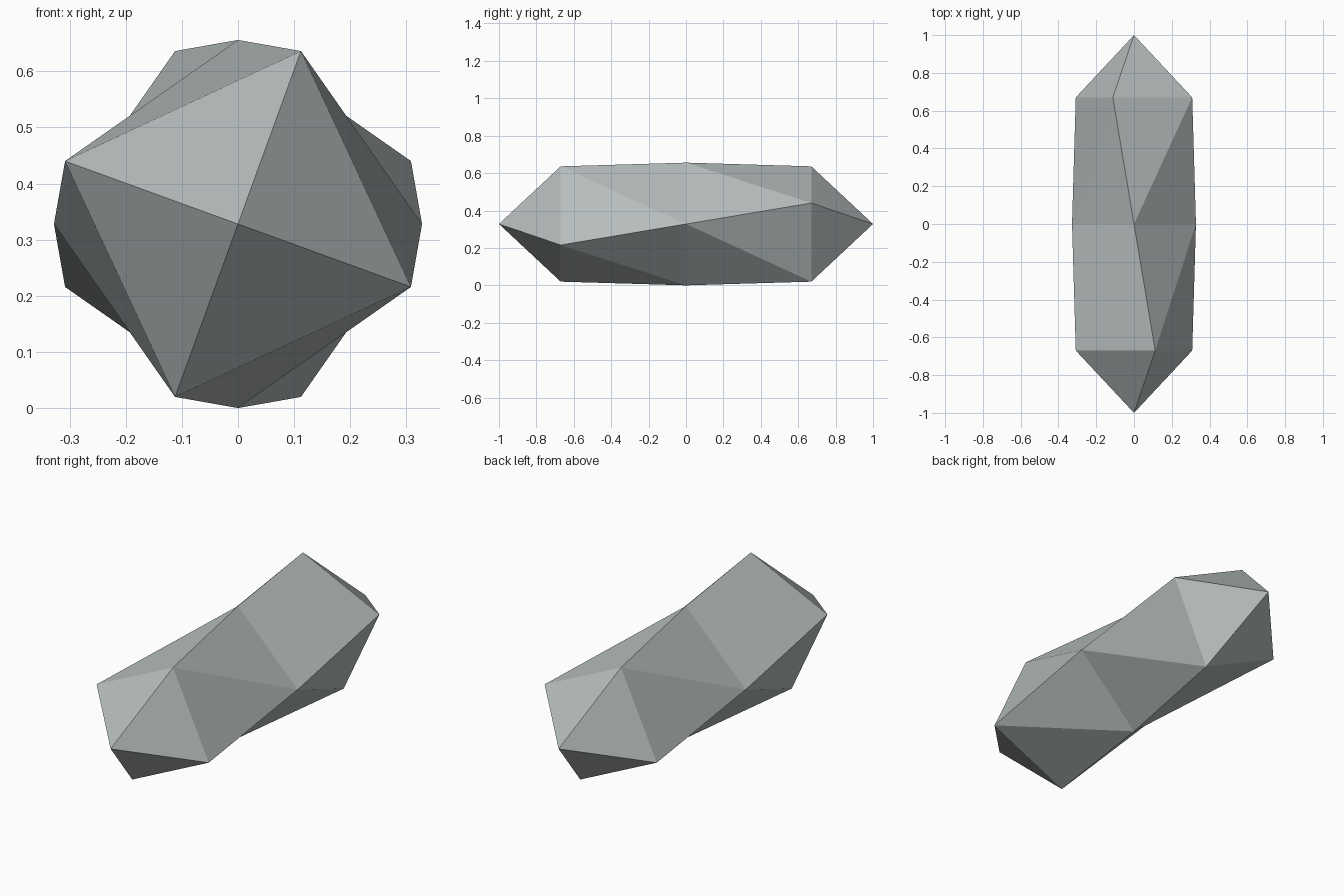
import bpy, bmesh
from math import cos, sin, radians

cube = bpy.data.objects.get("Cube")
if cube:
    bpy.data.objects.remove(cube)

RADIUS = 0.328
TWIST = 20      # degrees turned from one ring to the next
SIDES = 4

# Pale grey stone
stone = bpy.data.materials.new("pale_grey_stone")
stone.use_nodes = True
colour = (0.47, 0.51, 0.51, 1)
stone.diffuse_color = colour
stone.node_tree.nodes["Principled BSDF"].inputs["Base Color"].default_value = colour

bm = bmesh.new()


def ring(y, turn):
    """Square ring of corners around the long axis."""
    angles = [radians(turn + 360 * i / SIDES) for i in range(SIDES)]
    return [bm.verts.new((RADIUS * cos(a), y, RADIUS + RADIUS * sin(a))) for a in angles]


rings = [ring(0.67 * k, TWIST * k) for k in (-1, 0, 1)]

# Twisted sides, each split along its shorter diagonal
for a, b in zip(rings, rings[1:]):
    for i in range(SIDES):
        j = (i + 1) % SIDES
        bm.faces.new((a[i], a[j], b[i]))
        bm.faces.new((a[j], b[j], b[i]))

# Pointed ends
for end, y in ((rings[0], -1), (rings[-1], 1)):
    tip = bm.verts.new((0, y, RADIUS))
    for i in range(SIDES):
        bm.faces.new((end[i], end[(i + 1) % SIDES], tip))

bmesh.ops.recalc_face_normals(bm, faces=bm.faces)
mesh = bpy.data.meshes.new("twisted_crystal")
bm.to_mesh(mesh)
bm.free()
mesh.materials.append(stone)
crystal = bpy.data.objects.new("twisted_crystal", mesh)
bpy.context.collection.objects.link(crystal)
